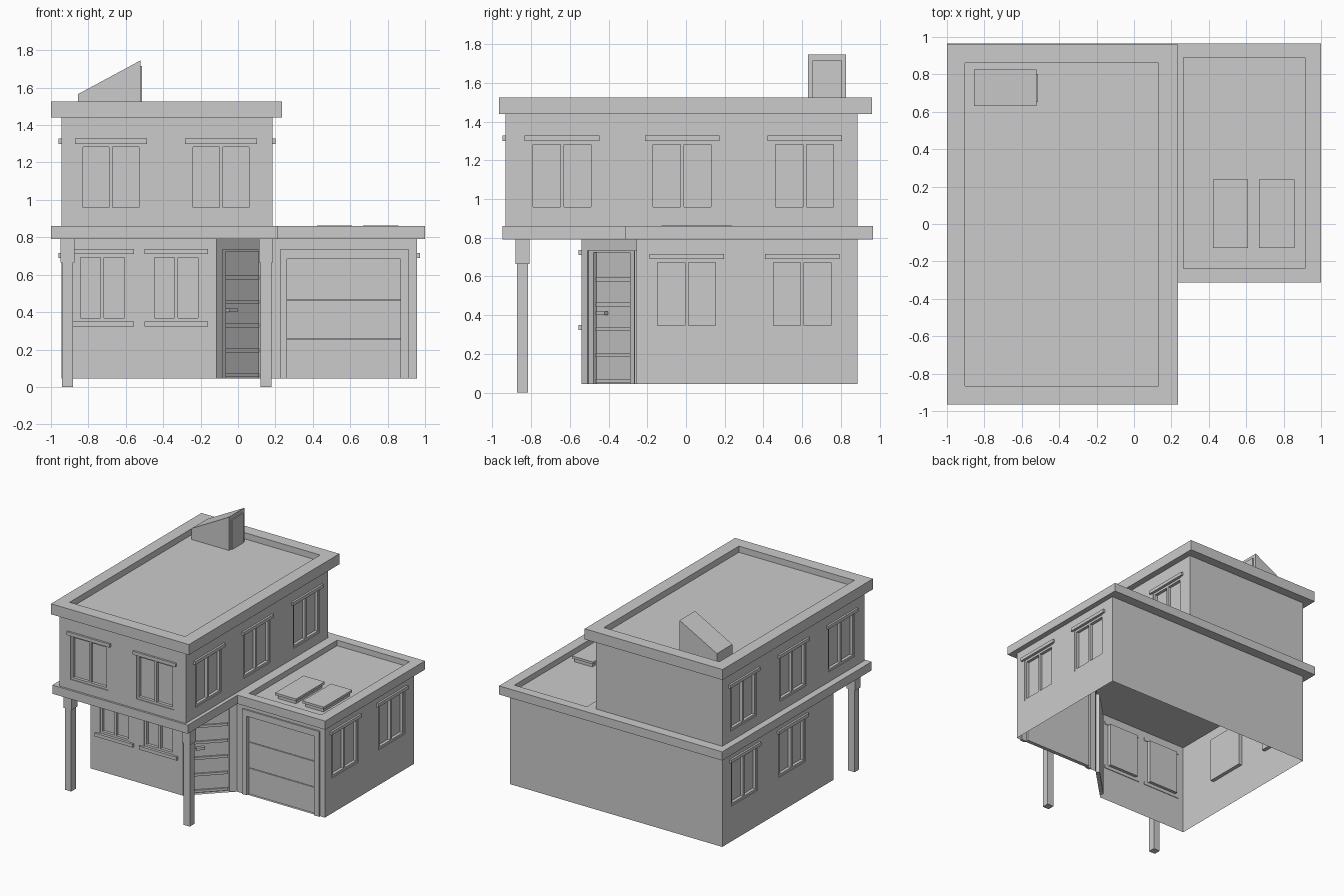
import bpy, bmesh
from mathutils import Matrix, Vector

if "Cube" in bpy.data.objects:
    bpy.data.objects.remove(bpy.data.objects["Cube"])

def finish(name, bm, matrix=None):
    me = bpy.data.meshes.new(name)
    bm.to_mesh(me)
    bm.free()
    ob = bpy.data.objects.new(name, me)
    if matrix is not None:
        ob.matrix_world = matrix
    bpy.context.collection.objects.link(ob)
    return ob

def boxes(name, items, matrix=None):
    """One object from boxes given as (x0, x1, y0, y1, z0, z1)."""
    bm = bmesh.new()
    for x0, x1, y0, y1, z0, z1 in items:
        m = Matrix.Translation(((x0 + x1) / 2, (y0 + y1) / 2, (z0 + z1) / 2)) \
            @ Matrix.Diagonal((x1 - x0, y1 - y0, z1 - z0, 1))
        bmesh.ops.create_cube(bm, size=1, matrix=m)
    return finish(name, bm, matrix)

def frame_of(p0, p1):
    """Wall frame: local x runs along the wall, local -y points outwards."""
    d = Vector((p1[0] - p0[0], p1[1] - p0[1], 0)).normalized()
    m = Matrix(((d.x, -d.y, 0, p0[0]), (d.y, d.x, 0, p0[1]), (0, 0, 1, 0), (0, 0, 0, 1)))
    return m, d

def wall(name, p0, p1, z0, z1, holes=()):
    """Single-sided wall; holes (u0, u1, z0, z1, depth) become recesses."""
    m, _ = frame_of(p0, p1)
    length = (Vector(p1) - Vector(p0)).length
    us = sorted({0, length, *[v for h in holes for v in h[:2]]})
    zs = sorted({z0, z1, *[v for h in holes for v in h[2:4]]})
    bm = bmesh.new()

    def quad(*pts):
        bm.faces.new([bm.verts.new(p) for p in pts])
    for a, b in zip(us, us[1:]):
        for c, d in zip(zs, zs[1:]):
            u, z = (a + b) / 2, (c + d) / 2
            if not any(h[0] < u < h[1] and h[2] < z < h[3] for h in holes):
                quad((a, 0, c), (b, 0, c), (b, 0, d), (a, 0, d))
    for a, b, c, d, e in holes:
        quad((a, e, c), (b, e, c), (b, e, d), (a, e, d))
        quad((a, 0, c), (a, e, c), (a, e, d), (a, 0, d))
        quad((b, e, c), (b, 0, c), (b, 0, d), (b, e, d))
        quad((a, 0, d), (a, e, d), (b, e, d), (b, 0, d))
        quad((a, e, c), (a, 0, c), (b, 0, c), (b, e, c))
    bmesh.ops.remove_doubles(bm, verts=bm.verts, dist=1e-5)
    return finish(name, bm, m)

def window_wall(name, p0, p1, z0, z1, centres, wz0, wz1, w=0.335, lw=0.385, sill=False):
    """Wall with a row of windows, centred at world coordinates along the wall."""
    m, d = frame_of(p0, p1)
    us = [(c - p0[0]) * d.x if abs(d.x) > 0.5 else (c - p0[1]) * d.y for c in centres]
    h = w / 2
    wall(name, p0, p1, z0, z1, [(u - h, u + h, wz0, wz1, 0.03) for u in us])
    for i, u in enumerate(us, 1):
        f, a, b = 0.018, 0.006, 0.03
        boxes(f"{name}_window_frame_{i}", [
            (u - h, u - h + f, a, b, wz0, wz1), (u + h - f, u + h, a, b, wz0, wz1),
            (u - f / 2, u + f / 2, a, b, wz0 + f, wz1 - f),
            (u - h + f, u + h - f, a, b, wz0, wz0 + f),
            (u - h + f, u + h - f, a, b, wz1 - f, wz1)], m)
        trim = [(u - lw / 2, u + lw / 2, -0.016, 0.005, wz1, wz1 + 0.027)]
        if sill:
            trim.append((u - lw / 2, u + lw / 2, -0.016, 0.005, wz0 - 0.027, wz0))
        boxes(f"{name}_window_trim_{i}", trim, m)

def parapet_roof(name, outer, inner, z0, z1, floor):
    """Slab with a sunken top; outer and inner are (x0, x1, y0, y1)."""
    bm = bmesh.new()

    def ring(r, z):
        x0, x1, y0, y1 = r
        return [bm.verts.new(p) for p in ((x0, y0, z), (x1, y0, z), (x1, y1, z), (x0, y1, z))]
    rings = [ring(outer, z0), ring(outer, z1), ring(inner, z1), ring(inner, floor)]
    for lo, hi in zip(rings, rings[1:]):
        for i in range(4):
            j = (i + 1) % 4
            bm.faces.new((lo[i], lo[j], hi[j], hi[i]))
    bm.faces.new(rings[0][::-1])
    bm.faces.new(rings[-1])
    return finish(name, bm)

# Main levels and plan corners
BASE, LOW, MID, TOP = 0.045, 0.79, 0.86, 1.44
L, R, GR, B = -0.945, 0.185, 0.957, 0.885
FU, FL, FG = -0.932, -0.54, -0.255
C1, C2 = (-0.115, FL), (0.17, FG)

# Ground floor walls (open underneath)
window_wall("lower_front_wall", (L, FL), C1, BASE, LOW, (-0.725, -0.33), 0.35, 0.71, 0.27, 0.34, True)
window_wall("garage_side_wall", (GR, FG), (GR, B), BASE, LOW, (0.003, 0.60), 0.33, 0.69)
window_wall("lower_left_wall", (L, B), (L, FL), BASE, LOW, (-0.01, 0.60), 0.33, 0.69)
wall("lower_back_wall", (GR, B), (L, B), BASE, LOW)

# Diagonal entrance wall and front door
wall("entrance_wall", C1, C2, BASE, LOW, [(0.045, 0.385, BASE, 0.735, 0.03)])
dm, _ = frame_of(C1, C2)
boxes("door_frame", [(0.045, 0.08, 0.008, 0.03, BASE, 0.735),
                     (0.348, 0.385, 0.008, 0.03, BASE, 0.735),
                     (0.08, 0.348, 0.008, 0.03, 0.725, 0.735)], dm)
boxes("door_bars", [(0.088, 0.34, 0.018, 0.03, z - 0.01, z + 0.01)
                    for z in (0.062, 0.195, 0.328, 0.455, 0.585)], dm)
boxes("door_handle", [(0.1, 0.165, 0.005, 0.03, 0.4, 0.42)], dm)

# Garage front and sectional door
gx = C2[0]
wall("garage_front_wall", C2, (GR, FG), BASE, LOW, [(0.262 - gx, 0.87 - gx, BASE, 0.685, 0.03)])
boxes("garage_door_frame", [(0.225, 0.262, FG - 0.012, FG + 0.01, BASE, 0.735),
                            (0.87, 0.915, FG - 0.012, FG + 0.01, BASE, 0.735),
                            (0.262, 0.87, FG - 0.012, FG + 0.01, 0.685, 0.735)])
boxes("garage_door_panels", [(0.262, 0.87, FG + 0.02, FG + 0.03, a, b)
                             for a, b in ((BASE, 0.253), (0.258, 0.463), (0.468, 0.685))])

# Porch posts with wider heads
for side, x in (("left", -0.912), ("right", 0.15)):
    boxes(f"porch_post_{side}", [
        (x - 0.029, x + 0.029, -0.873, -0.815, 0, 0.67),
        (x - 0.037, x + 0.037, -0.881, -0.807, 0.665, LOW)])

# Slab between the floors and garage roof
boxes("floor_slab", [(-1, 0.214, -0.948, 0.965, LOW, MID)])
parapet_roof("garage_roof", (0.214, 1, -0.312, 0.965), (0.265, 0.915, -0.238, 0.89), LOW, MID, 0.815)
for i, (x0, x1) in enumerate(((0.422, 0.61), (0.667, 0.857)), 1):
    boxes(f"skylight_{i}", [(x0 + 0.015, x1 - 0.015, -0.11, 0.225, 0.815, 0.845),
                            (x0, x1, -0.127, 0.238, 0.845, 0.864)])

# Upper floor walls
ys = (-0.64, -0.02, 0.612)
window_wall("upper_front_wall", (L, FU), (R, FU), MID, TOP, (-0.68, -0.09), 0.94, 1.30)
window_wall("upper_right_wall", (R, FU), (R, B), MID, TOP, ys, 0.94, 1.30)
window_wall("upper_left_wall", (L, B), (L, FU), MID, TOP, ys, 0.94, 1.30)
wall("upper_back_wall", (R, B), (L, B), MID, TOP)

# Main roof
parapet_roof("main_roof", (-1, 0.236, -0.965, 0.96), (-0.903, 0.132, -0.865, 0.862), TOP, 1.525, 1.475)

# Sloped roof access and its door panel
bm = bmesh.new()
side = [bm.verts.new((x, 0.63, z)) for x, z in
        ((-0.856, 1.475), (-0.522, 1.475), (-0.522, 1.745), (-0.856, 1.565))]
face = bm.faces.new(side)
ext = bmesh.ops.extrude_face_region(bm, geom=[face], use_keep_orig=True)
bmesh.ops.translate(bm, vec=(0, 0.197, 0),
                    verts=[v for v in ext["geom"] if isinstance(v, bmesh.types.BMVert)])
bmesh.ops.recalc_face_normals(bm, faces=bm.faces)
finish("roof_access", bm)
boxes("roof_access_door", [(-0.525, -0.512, 0.653, 0.803, 1.475, 1.715)])
